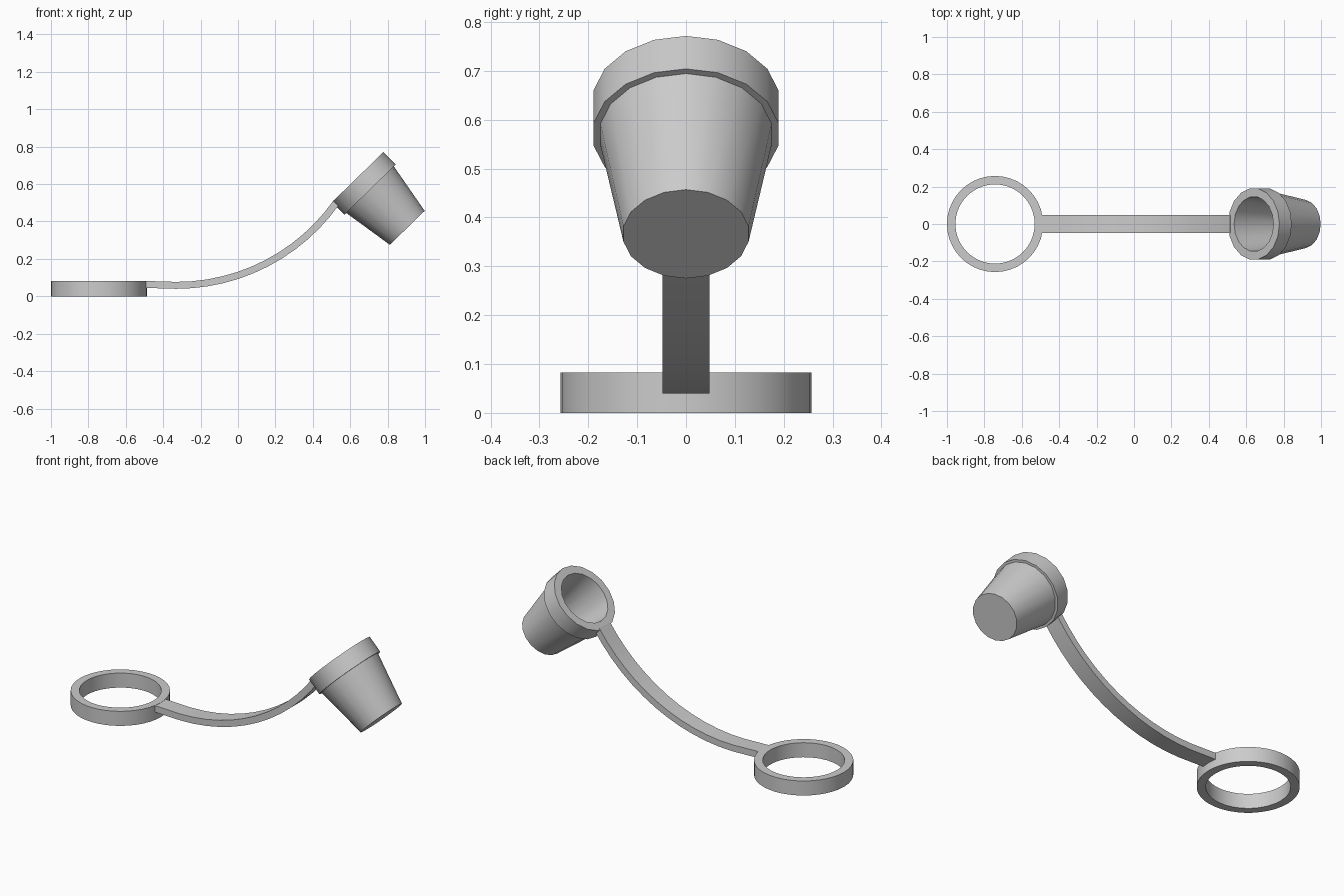
import bpy, bmesh, math
from mathutils import Matrix, Vector

cube = bpy.data.objects.get("Cube")
if cube:
    bpy.data.objects.remove(cube, do_unlink=True)

grey = bpy.data.materials.new("light grey plastic")
grey.use_nodes = True
colour = (0.6, 0.6, 0.6, 1)
grey.diffuse_color = colour
grey.node_tree.nodes["Principled BSDF"].inputs["Base Color"].default_value = colour


def finish(bm, name, matrix=Matrix()):
    bmesh.ops.recalc_face_normals(bm, faces=bm.faces)
    mesh = bpy.data.meshes.new(name)
    bm.to_mesh(mesh)
    bm.free()
    mesh.transform(matrix)
    mesh.materials.append(grey)
    obj = bpy.data.objects.new(name, mesh)
    bpy.context.collection.objects.link(obj)
    bpy.ops.object.select_all(action='DESELECT')
    obj.select_set(True)
    bpy.context.view_layer.objects.active = obj
    bpy.ops.object.shade_smooth_by_angle(angle=math.radians(32))
    return obj


def lathe(name, profile, sides, matrix, closed=False):
    """Turn (radius, height) points around z; open profiles get end caps."""
    bm = bmesh.new()
    rings = [[bm.verts.new((r * math.cos(2 * math.pi * i / sides),
                            r * math.sin(2 * math.pi * i / sides), z))
              for i in range(sides)] for r, z in profile]
    pairs = list(zip(rings, rings[1:]))
    if closed:
        pairs.append((rings[-1], rings[0]))
    else:
        bm.faces.new(rings[0])
        bm.faces.new(rings[-1])
    for a, b in pairs:
        for i in range(sides):
            j = (i + 1) % sides
            bm.faces.new((a[i], a[j], b[j], b[i]))
    return finish(bm, name, matrix)


# Flat ring
lathe("retaining_ring", [(0.257, 0), (0.257, 0.083), (0.212, 0.083), (0.212, 0)],
      40, Matrix.Translation((-0.743, 0, 0)), closed=True)

# Hollow tapered cap with collar, tipped so that its mouth faces up and left
tilt = math.radians(-44.3)
base = Matrix.Translation((0.905, 0, 0.366)) @ Matrix.Rotation(tilt, 4, 'Y')
lathe("cap", [(0.130, 0), (0.178, 0.285), (0.192, 0.285), (0.192, 0.379),
              (0.147, 0.379), (0.105, 0.035)], 18, base)

# Strap: short flat lead-in, then a rising arc
half_width, thick, radius = 0.048, 0.037, 1.03
centre = Vector((-0.33, 1.107))
steps = 12
path = [((-0.52, 0.083), (-0.52, 0.046)), ((-0.43, 0.080), (-0.43, 0.043))]
for i in range(steps + 1):
    a = math.radians(55) * i / steps
    d = Vector((math.sin(a), -math.cos(a)))
    path.append((centre + d * radius, centre + d * (radius + thick)))

bm = bmesh.new()
sections = []
for top, bottom in path:
    sections.append([bm.verts.new((p[0], y, p[1])) for p, y in
                     ((top, -half_width), (top, half_width),
                      (bottom, half_width), (bottom, -half_width))])
bm.faces.new(sections[0])
bm.faces.new(sections[-1])
for a, b in zip(sections, sections[1:]):
    for i in range(4):
        j = (i + 1) % 4
        bm.faces.new((a[i], a[j], b[j], b[i]))
finish(bm, "strap")
